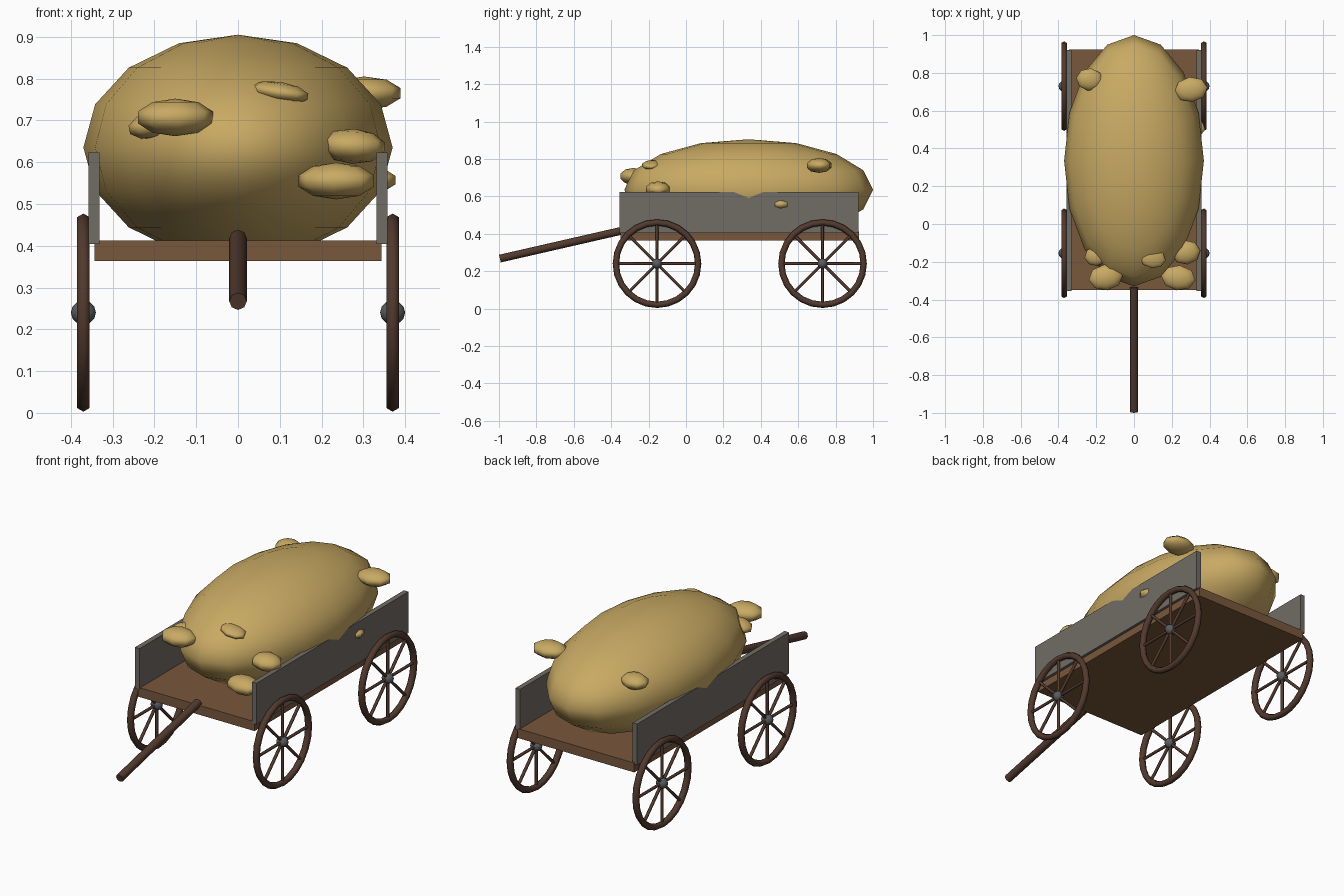
import bpy
from math import radians, pi, sin, cos
from mathutils import Vector

if "Cube" in bpy.data.objects:
    bpy.data.objects.remove(bpy.data.objects["Cube"])


def material(name, r, g, b):
    m = bpy.data.materials.new(name)
    m.use_nodes = True
    m.diffuse_color = (r, g, b, 1)
    node = next(n for n in m.node_tree.nodes if n.type == 'BSDF_PRINCIPLED')
    node.inputs["Base Color"].default_value = (r, g, b, 1)
    node.inputs["Roughness"].default_value = 0.9
    return m


HAY = material("straw yellow", 0.58, 0.40, 0.125)
PLANK = material("plank brown", 0.19, 0.095, 0.045)
BOARD = material("weathered grey", 0.165, 0.15, 0.128)
DARK = material("dark wood", 0.085, 0.042, 0.027)
IRON = material("iron grey", 0.10, 0.108, 0.118)


def finish(name, mat, smooth=None):
    ob = bpy.context.object
    ob.name = name
    ob.data.materials.append(mat)
    if smooth == "all":
        bpy.ops.object.shade_smooth()
    elif smooth:
        bpy.ops.object.shade_smooth_by_angle(angle=radians(smooth))
    return ob


def box(name, mat, low, high):
    low, high = Vector(low), Vector(high)
    bpy.ops.mesh.primitive_cube_add(size=1, location=(low + high) / 2)
    bpy.context.object.scale = high - low
    bpy.ops.object.transform_apply(location=False, rotation=False)
    return finish(name, mat)


def rod(name, mat, a, b, radius, sides):
    a, b = Vector(a), Vector(b)
    bpy.ops.mesh.primitive_cylinder_add(vertices=sides, radius=radius, depth=(b - a).length,
                                        location=(a + b) / 2)
    bpy.context.object.rotation_euler = (b - a).to_track_quat('Z', 'Y').to_euler()
    return finish(name, mat, 61)


def ball(name, mat, centre, size, segments, rings, turn=(0, 0, 0)):
    bpy.ops.mesh.primitive_uv_sphere_add(segments=segments, ring_count=rings, radius=1,
                                         location=centre, rotation=turn)
    bpy.context.object.scale = size
    return finish(name, mat, "all")


# Wagon bed and side boards
box("wagon_floor", PLANK, (-0.343, -0.35, 0.363), (0.343, 0.925, 0.413))
for side, label in ((1, "left"), (-1, "right")):
    x = sorted((side * 0.331, side * 0.358))
    box(label + "_side_board", BOARD, (x[0], -0.355, 0.404), (x[1], 0.922, 0.623))

# Pulling shaft
rod("pulling_shaft", DARK, (0, -0.995, 0.267), (0, -0.335, 0.418), 0.021, 8)

# Wheels: rim, eight spokes and a hub
AXLE_Z, RIM = 0.24, 0.22
for side, label in ((1, "left"), (-1, "right")):
    for y, end in ((-0.155, "front"), (0.73, "back")):
        name = f"{end}_{label}_wheel_"
        centre = Vector((side * 0.37, y, AXLE_Z))
        bpy.ops.mesh.primitive_torus_add(major_segments=24, minor_segments=6, major_radius=RIM,
                                         minor_radius=0.017, location=centre,
                                         rotation=(0, pi / 2, 0))
        finish(name + "rim", DARK, "all")
        for i in range(4):
            arm = Vector((0, cos(i * pi / 4), sin(i * pi / 4))) * RIM
            rod(f"{name}spoke_pair_{i + 1}", DARK, centre - arm, centre + arm, 0.008, 6)
        ball(name + "hub", IRON, centre, (0.029, 0.029, 0.03), 8, 6, (0, pi / 2, 0))

# Hay heap
ball("hay_heap", HAY, (0, 0.335, 0.635), (0.37, 0.665, 0.27), 16, 8)

# Loose tufts: centre, half size, tilt about y in degrees
TUFTS = [
    ((-0.15, -0.283, 0.707), (0.095, 0.072, 0.045), 0),
    ((0.235, -0.285, 0.555), (0.096, 0.07, 0.044), 0),
    ((0.275, -0.15, 0.638), (0.08, 0.068, 0.042), 3),
    ((0.1, -0.183, 0.767), (0.072, 0.054, 0.025), 9),
    ((0.302, 0.712, 0.765), (0.092, 0.07, 0.04), 0),
    ((-0.235, 0.765, 0.76), (0.075, 0.063, 0.038), 0),
    ((-0.2, -0.17, 0.69), (0.065, 0.055, 0.033), -12),
    ((0.31, 0.51, 0.557), (0.071, 0.055, 0.032), 0),
]
for i, (centre, size, tilt) in enumerate(TUFTS):
    ball(f"hay_tuft_{i + 1}", HAY, centre, size, 8, 5, (0, radians(tilt), radians(7 * (-1) ** i)))
